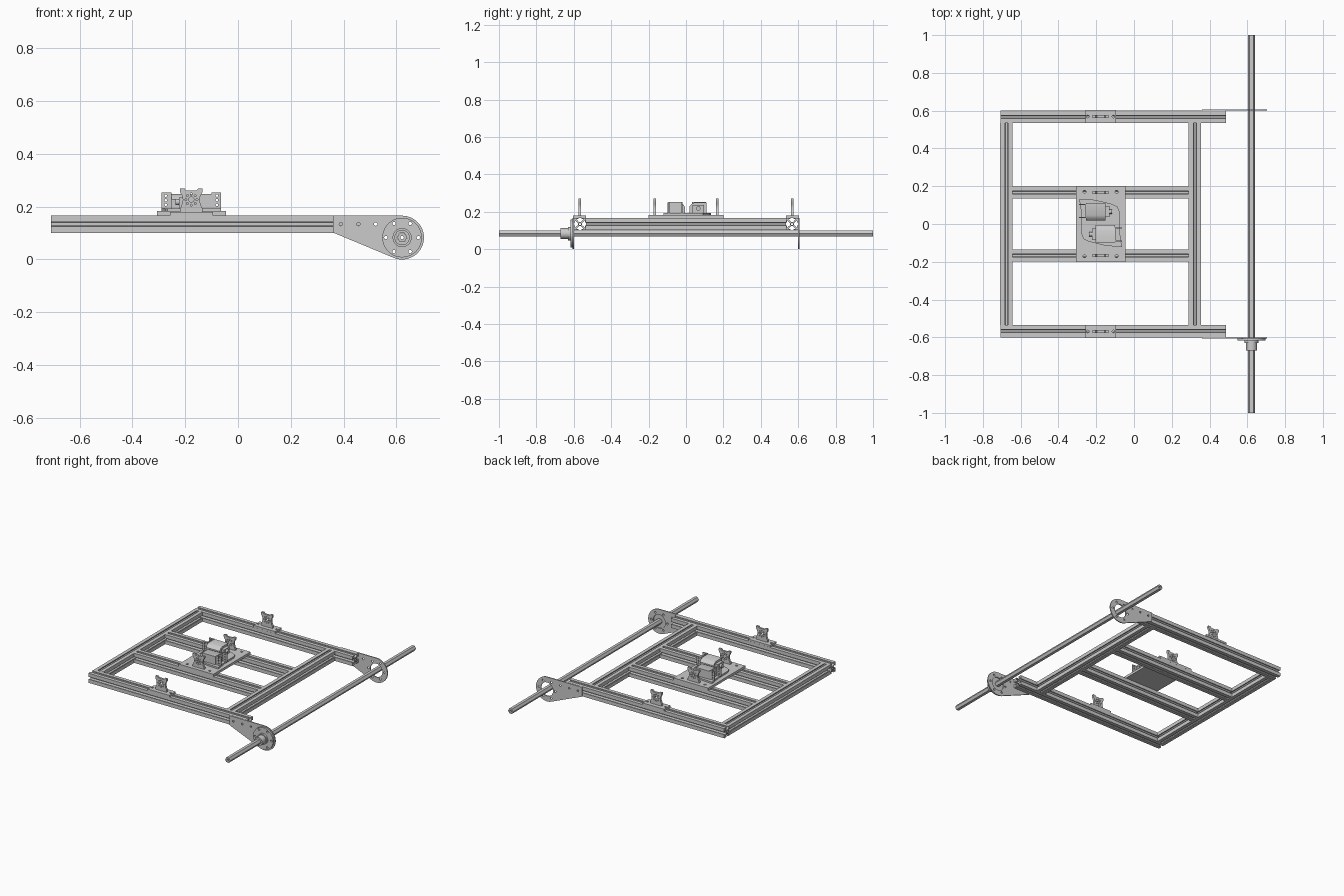
import bpy, bmesh
from math import sin, cos, pi, radians

if "Cube" in bpy.data.objects:
    bpy.data.objects.remove(bpy.data.objects["Cube"])


def circle(u, v, r, n=24, start=0):
    return [(u + r * cos(start + 2 * pi * i / n), v + r * sin(start + 2 * pi * i / n)) for i in range(n)]


def rect(u0, v0, u1, v1):
    return [(u0, v0), (u1, v0), (u1, v1), (u0, v1)]


def prism(name, loops, axis, a, b):
    """Fill outline (first loop) with holes (other loops) and extrude along axis from a to b."""
    cu = bpy.data.curves.new(name, 'CURVE')
    cu.dimensions = '2D'
    cu.fill_mode = 'BOTH'
    cu.extrude = 0.5
    for pts in loops:
        sp = cu.splines.new('POLY')
        sp.points.add(len(pts) - 1)
        for p, (u, v) in zip(sp.points, pts):
            p.co = (u * 10, v * 10, 0, 1)
        sp.use_cyclic_u = True
    tmp = bpy.data.objects.new(name + "_curve", cu)
    bpy.context.collection.objects.link(tmp)
    bpy.context.view_layer.update()
    me = bpy.data.meshes.new_from_object(tmp.evaluated_get(bpy.context.evaluated_depsgraph_get()))
    bpy.data.objects.remove(tmp)
    bm = bmesh.new()
    bm.from_mesh(me)
    for vert in bm.verts:
        u, v, w = vert.co.x / 10, vert.co.y / 10, a + (vert.co.z + 0.5) * (b - a)
        vert.co = {'x': (w, u, v), 'y': (u, w, v), 'z': (u, v, w)}[axis]
    bmesh.ops.remove_doubles(bm, verts=bm.verts, dist=1e-5)
    bmesh.ops.recalc_face_normals(bm, faces=bm.faces)
    bm.to_mesh(me)
    bm.free()
    ob = bpy.data.objects.new(name, me)
    bpy.context.collection.objects.link(ob)
    return ob


# T-slot rails
H = 0.0327
RZ = 0.134
TOP = RZ + H


def slot_profile(u, v):
    half = [(H, H), (0.0085, H), (0.0085, H - 0.006), (0.019, H - 0.006), (0.006, 0.0115)]
    side = half + [(-x, y) for x, y in reversed(half[1:])]
    pts = []
    for k in range(4):
        c, s = round(cos(k * pi / 2)), round(sin(k * pi / 2))
        pts += [(u + x * c - y * s, v + x * s + y * c) for x, y in side]
    return pts


def rail(name, axis, c, a, b):
    prism(name, [slot_profile(c, RZ), circle(c, RZ, 0.006, 12)], axis, a, b)


for tag, s in (("front", -1), ("back", 1)):
    rail(tag + "_side_rail", 'x', s * 0.567, -0.708, 0.488)
    rail(tag + "_inner_rail", 'x', s * 0.167, -0.643, 0.29)
rail("left_cross_rail", 'y', -0.6755, -0.534, 0.534)
rail("right_cross_rail", 'y', 0.3225, -0.534, 0.534)

# Pivot side plates
AX, AZ, AR = 0.622, 0.083, 0.083
arc = [radians(90 - 202.6 * i / 32) for i in range(33)]
outline = [(0.36, 0.102), (0.36, 0.166)] + [(AX + AR * cos(t), AZ + AR * sin(t)) for t in arc]
ring_holes = [circle(AX + 0.0615 * cos(i * pi / 3), AZ + 0.0615 * sin(i * pi / 3), 0.0065, 12) for i in range(6)]
rail_holes = [circle(x, RZ, 0.0065, 12) for x in (0.39, 0.456, 0.522)]
for tag, s in (("front", -1), ("back", 1)):
    prism(tag + "_pivot_plate", [outline, circle(AX, AZ, 0.046, 32)] + ring_holes + rail_holes,
          'y', s * 0.6, s * 0.607)

# Hex shaft and hub
prism("hex_shaft", [circle(AX, AZ, 0.0189, 6), circle(AX, AZ, 0.0066, 12)], 'y', -1, 1)
hexhole = circle(AX, AZ, 0.0192, 6)
prism("hub_flange", [circle(AX, AZ, 0.075, 40), hexhole] + ring_holes, 'y', -0.618, -0.607)
prism("hub_barrel", [circle(AX, AZ, 0.029, 32), hexhole], 'y', -0.67, -0.618)
prism("hub_collar", [circle(AX, AZ, 0.036, 32), hexhole], 'y', -0.63, -0.618)

# Centre mounting plate
CX = -0.177
plate_holes = [circle(CX + i * 0.085, j * 0.17, 0.008, 12) for i in (-1, 1) for j in (-1, 1)]
prism("centre_plate", [rect(-0.307, -0.2, -0.046, 0.2)] + plate_holes, 'z', TOP, 0.183)


# Upright bearing brackets with flared corners
def bracket(name, y, z0):
    right = [(0.043, z0), (0.043, 0.192), (0.039, 0.2), (0.034, 0.214), (0.032, 0.227), (0.034, 0.24),
             (0.043, 0.256), (0.043, 0.27), (0.026, 0.27), (0.02, 0.262)]
    pts = [(CX + x, z) for x, z in right] + [(CX - x, z) for x, z in reversed(right)]
    holes = [circle(CX, 0.227, 0.010, 16)]
    holes += [circle(CX + 0.021 * cos(i * pi / 4), 0.227 + 0.021 * sin(i * pi / 4), 0.004, 8) for i in range(8)]
    prism(name, [pts] + holes, 'y', y - 0.007, y + 0.007)


for tag, s in (("front", -1), ("back", 1)):
    y = s * 0.569
    holes = [circle(CX + i * 0.068, y, 0.007, 12) for i in (-1, 1)]
    prism(tag + "_bracket_base", [rect(-0.258, y - 0.034, -0.095, y + 0.034)] + holes, 'z', TOP, 0.18)
    bracket(tag + "_outer_bracket", y, 0.18)
    bracket(tag + "_inner_bracket", s * 0.167, 0.183)

# Twin actuator unit, the two halves turned 180 degrees about its middle
MY = 0.006
half = [(-0.113, 0.127), (-0.03, 0.122), (0.06, 0.1), (0.09, 0.085), (0.1, 0.06), (0.1, -0.04)]
prism("actuator_base", [[(CX + s * x, MY + s * y) for s in (1, -1) for x, y in half]], 'z', 0.183, 0.194)
for tag, s in (("back", 1), ("front", -1)):
    def Y(v): return MY + s * v
    def X(v): return CX + s * v
    # housing with a large rounded top edge
    prof = [(0.012, 0.194), (0.104, 0.194), (0.104, 0.249), (0.04, 0.249), (0.024, 0.242), (0.012, 0.228)]
    prism(tag + "_actuator_housing", [[(Y(u), v) for u, v in prof]], 'x', X(-0.076), X(0.026))
    # output block and shaft
    prism(tag + "_actuator_output", [rect(Y(0.03), 0.194, Y(0.09), 0.235)], 'x', X(0.026), X(0.046))
    prism(tag + "_actuator_shaft", [circle(Y(0.06), 0.218, 0.012, 16)], 'x', X(0.046), X(0.06))
    # perforated angle bracket at the outer end
    holes = [circle(Y(u), z, 0.005, 10) for u in (0.04, 0.08) for z in (0.207, 0.225, 0.242)]
    prism(tag + "_angle_end", [rect(Y(0.025), 0.194, Y(0.1), 0.253)] + holes, 'x', X(-0.083), X(-0.076))
    holes = [circle(X(-0.097), z, 0.005, 10) for z in (0.207, 0.225, 0.242)]
    for v in (0.025, 0.094):
        prism(tag + "_angle_flange", [rect(X(-0.113), 0.194, X(-0.083), 0.253)] + holes, 'y', Y(v), Y(v + 0.006))

# Smooth round walls, keep sharp edges
bpy.ops.object.select_all(action='SELECT')
bpy.context.view_layer.objects.active = bpy.context.selected_objects[0]
bpy.ops.object.shade_smooth_by_angle(angle=radians(31))
